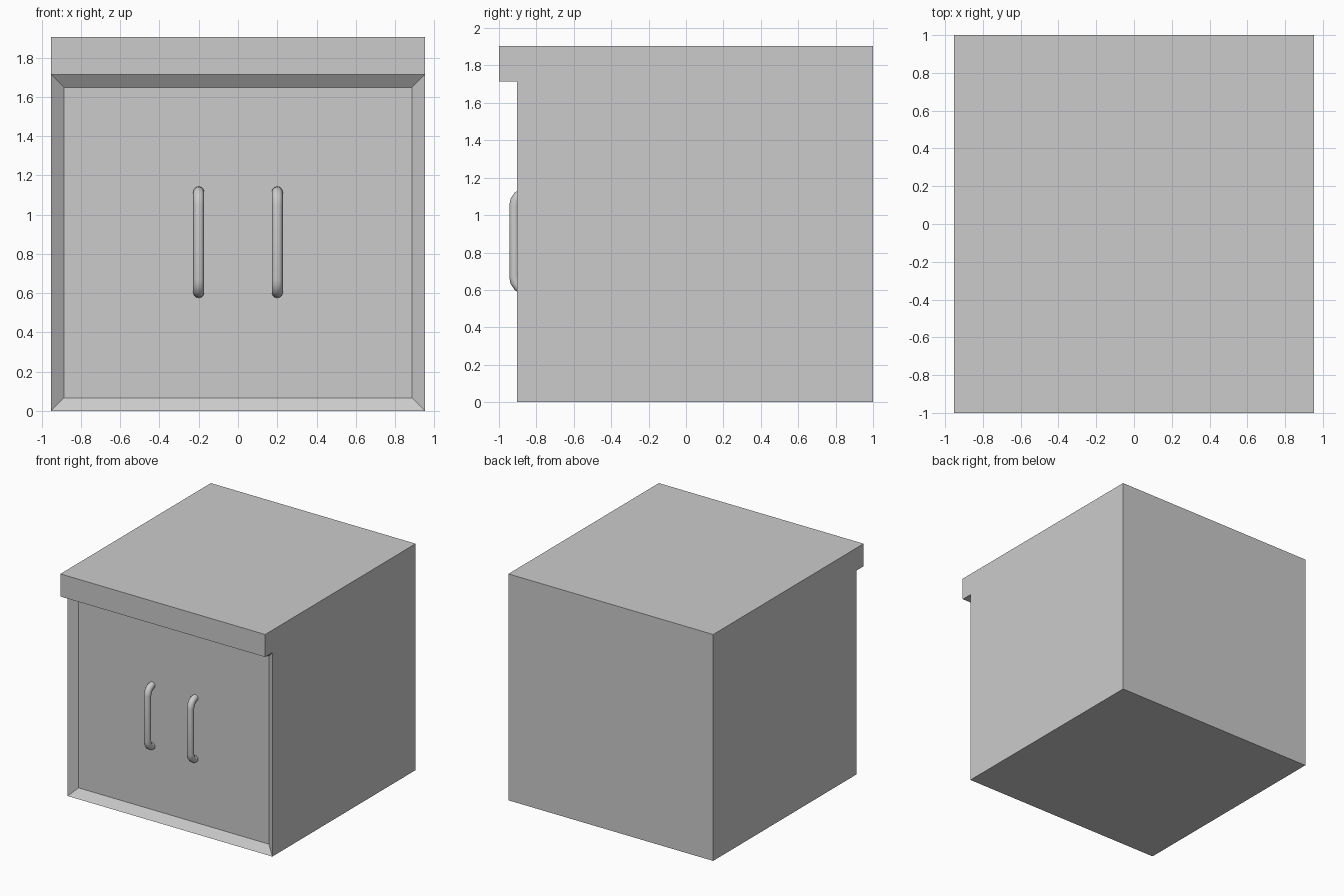
import bpy, bmesh
from mathutils import Vector

if "Cube" in bpy.data.objects:
    bpy.data.objects.remove(bpy.data.objects["Cube"])

UNIT = 0.0953          # frame width, overhang and inset share one module
HALF_W = 0.953
HEIGHT = 1.905
FRONT = -1 + UNIT
LIP = 1.715            # underside of the overhanging top
PANEL = FRONT + 0.05   # recessed door plane


def add_object(name, bm):
    bmesh.ops.recalc_face_normals(bm, faces=bm.faces)
    mesh = bpy.data.meshes.new(name)
    bm.to_mesh(mesh)
    bm.free()
    obj = bpy.data.objects.new(name, mesh)
    bpy.context.collection.objects.link(obj)
    return obj


# Cabinet: side profile extruded across the width, front inset as a recess
bm = bmesh.new()
profile = [(1, 0), (1, HEIGHT), (-1, HEIGHT), (-1, LIP), (FRONT, LIP), (FRONT, 0)]
side = bm.faces.new([bm.verts.new((-HALF_W, y, z)) for y, z in profile])
grown = bmesh.ops.extrude_face_region(bm, geom=[side])["geom"]
bmesh.ops.translate(bm, vec=(2 * HALF_W, 0, 0),
                    verts=[v for v in grown if isinstance(v, bmesh.types.BMVert)])
bmesh.ops.recalc_face_normals(bm, faces=bm.faces)
front = next(f for f in bm.faces if abs(f.calc_center_median().y - FRONT) < 1e-4)
bmesh.ops.inset_region(bm, faces=[front], thickness=UNIT)
bmesh.ops.translate(bm, vec=(0, PANEL - FRONT, 0), verts=front.verts)
add_object("cabinet", bm)


# Handles: round tube swept along a bent path in the y-z plane
def handle(name, x, radius=0.028, mid=0.86):
    upper = [(PANEL + 0.01, 0.257), (-0.875, 0.254), (-0.897, 0.240),
             (-0.912, 0.217), (-0.917, 0.19)]
    path = [(y, mid + z) for y, z in upper] + [(y, mid - z) for y, z in reversed(upper)]
    curve = bpy.data.curves.new(name, "CURVE")
    curve.dimensions = "3D"
    curve.bevel_depth = radius
    curve.bevel_resolution = 4
    curve.use_fill_caps = True
    spline = curve.splines.new("POLY")
    spline.points.add(len(path) - 1)
    for point, (y, z) in zip(spline.points, path):
        point.co = Vector((x, y, z, 1))
    spline.use_smooth = True
    obj = bpy.data.objects.new(name, curve)
    bpy.context.collection.objects.link(obj)


for label, x in (("left", -0.2), ("right", 0.2)):
    handle(label + "_handle", x)
